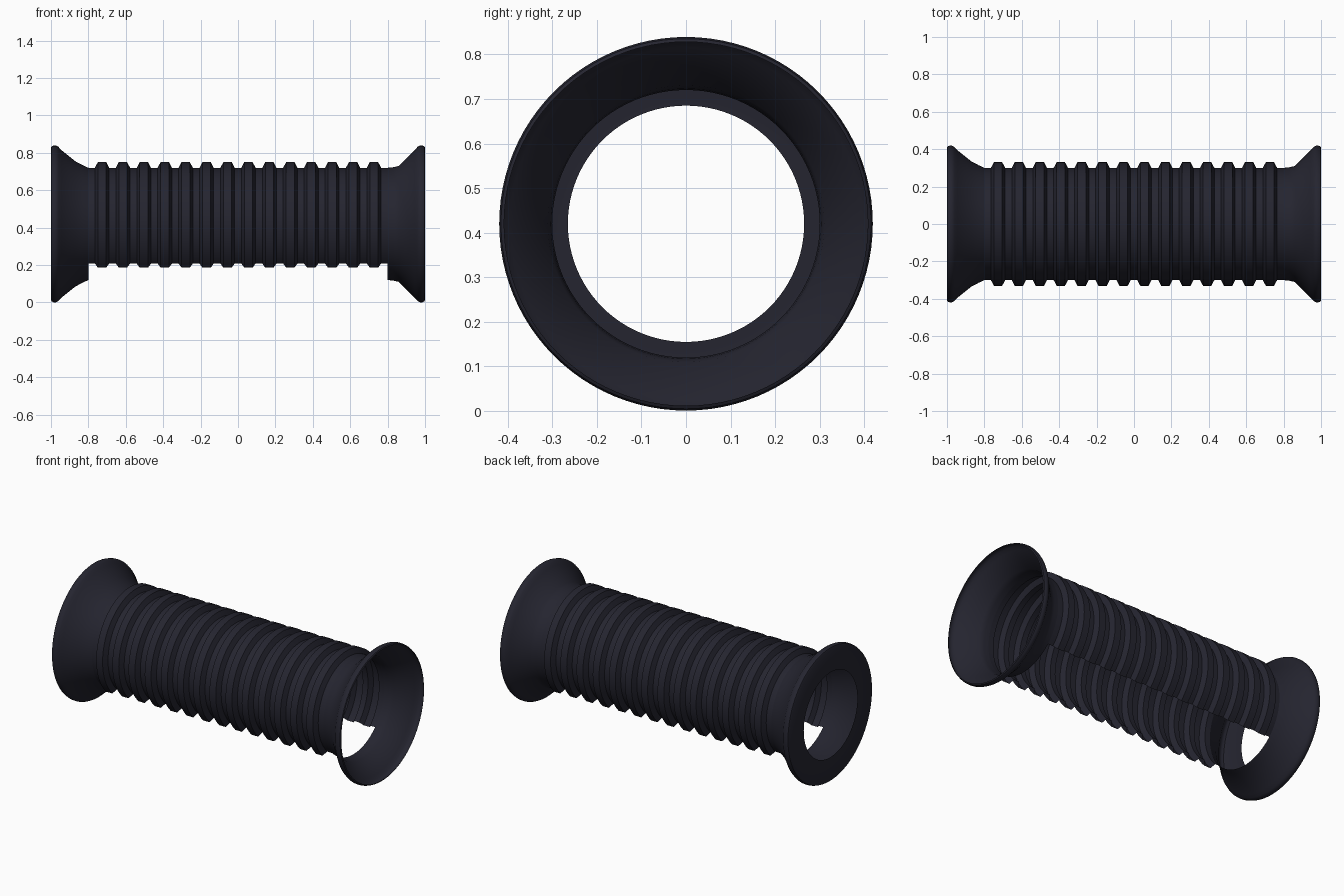
import bpy, bmesh, math

cube = bpy.data.objects.get("Cube")
if cube:
    bpy.data.objects.remove(cube, do_unlink=True)

AXIS_Z = 0.42      # height of the tube axis
SEGMENTS = 96      # sides of a full turn

rubber = bpy.data.materials.new("dark navy rubber")
rubber.use_nodes = True
colour = (0.018, 0.018, 0.029, 1)
rubber.diffuse_color = colour
bsdf = rubber.node_tree.nodes["Principled BSDF"]
bsdf.inputs["Base Color"].default_value = colour
bsdf.inputs["Roughness"].default_value = 0.8


def lathe(name, profile, gap=0.0):
    """Spin (x, radius) points round the x axis, leaving a gap at the bottom."""
    bm = bmesh.new()
    sweep = math.tau - gap
    steps = round(SEGMENTS * sweep / math.tau)
    rings = []
    for i in range(steps if gap == 0 else steps + 1):
        a = gap / 2 + sweep * i / steps
        rings.append([bm.verts.new((x, r * math.sin(a), AXIS_Z - r * math.cos(a)))
                      for x, r in profile])
    for i in range(steps):
        near, far = rings[i], rings[(i + 1) % len(rings)]
        for j in range(len(profile) - 1):
            bm.faces.new((near[j], near[j + 1], far[j + 1], far[j]))
    bmesh.ops.recalc_face_normals(bm, faces=bm.faces[:])
    # Make the shell face outwards
    face = max(bm.faces, key=lambda f: f.calc_center_median().z)
    if face.normal.z < 0:
        bmesh.ops.reverse_faces(bm, faces=bm.faces[:])
    mesh = bpy.data.meshes.new(name)
    bm.to_mesh(mesh)
    bm.free()
    mesh.materials.append(rubber)
    obj = bpy.data.objects.new(name, mesh)
    bpy.context.collection.objects.link(obj)
    bpy.ops.object.select_all(action='DESELECT')
    obj.select_set(True)
    bpy.context.view_layer.objects.active = obj
    bpy.ops.object.shade_smooth_by_angle(angle=math.radians(35))
    return obj


# Corrugated sleeve, open along the bottom quarter
RIBS, FIRST = 14, 0.727
sleeve = [(-0.8, 0.3)]
for k in range(RIBS):
    c = -FIRST + 2 * FIRST * k / (RIBS - 1)
    sleeve += [(c - 0.038, 0.3), (c - 0.022, 0.331), (c + 0.022, 0.331), (c + 0.038, 0.3)]
sleeve.append((0.8, 0.3))
lathe("ribbed_sleeve", sleeve, gap=math.pi / 2)

# Rounded rim shared by both flared ends
rim = [(0.945, 0.395), (0.96, 0.412), (0.973, 0.419), (0.985, 0.419), (0.996, 0.415), (1.0, 0.408)]

# Open funnel at one end
lathe("open_funnel", [(0.8, 0.3), (0.83, 0.303), (0.86, 0.31)] + rim)

# Flared collar closed by a flat ring at the other end
collar = [(0.8, 0.3), (0.83, 0.314), (0.87, 0.335)] + rim + [(1.0, 0.265)]
lathe("ringed_collar", [(-x, r) for x, r in collar])
